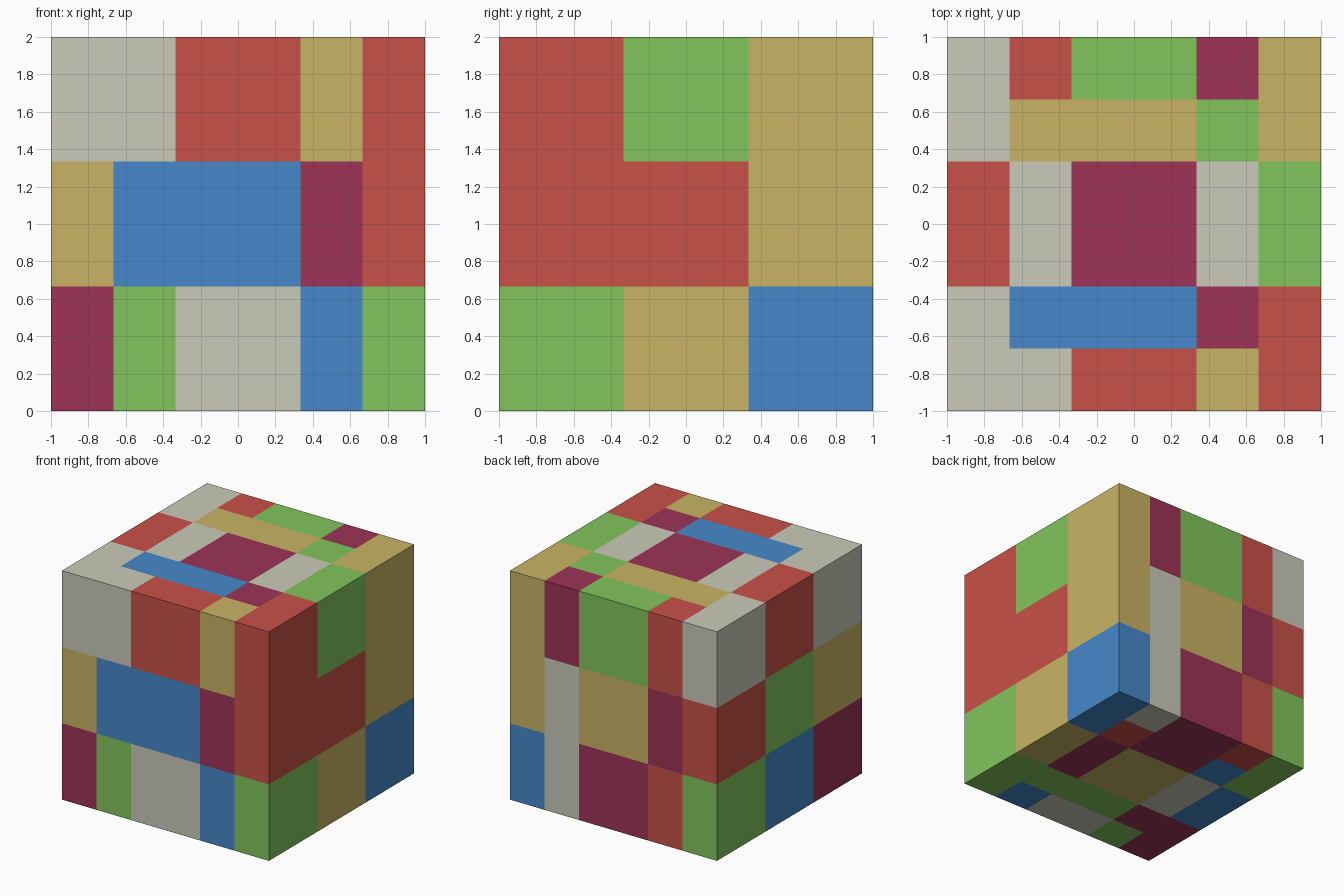
import bpy, bmesh
from mathutils import Vector

if "Cube" in bpy.data.objects:
    bpy.data.objects.remove(bpy.data.objects["Cube"])

# Flat colours (given as sRGB, stored linear)
def linear(c):
    c /= 255
    return c / 12.92 if c <= 0.04045 else ((c + 0.055) / 1.055) ** 2.4

PALETTE = {
    "W": ("pale_grey", (202, 202, 186)),
    "R": ("red", (201, 81, 72)),
    "Y": ("sand_yellow", (201, 180, 100)),
    "G": ("green", (130, 197, 92)),
    "B": ("blue", (70, 137, 203)),
    "M": ("maroon", (157, 52, 87)),
}
KEYS = "WRYGBM"

# Colour maps, top row first; six cells across x or y, three layers in z
FRONT = ["WWRRYR", "YBBBMR", "MGWWBG"]
BACK = ["WRGGMY", "RMYYWY", "GRMMWB"]
RIGHT = ["RRGGYY", "RRRRYY", "GGYYBB"]
LEFT = ["WWRRWW", "YYGGRR", "MMBBGG"]
TOP = ["WRGGMY", "WYYYGY", "RWMMWG", "RWMMWG", "WBBBMR", "WWRRYR"]
BOTTOM = ["GRMMWB", "GBMMRB", "BWYYMY", "BWYYMY", "MMGGGG", "MGWWBG"]

X, Y, Z = Vector((1, 0, 0)), Vector((0, 1, 0)), Vector((0, 0, 1))
# (map, lower-left origin, across, up)
SIDES = [
    (FRONT, Vector((-1, -1, 0)), X, Z),
    (BACK, Vector((-1, 1, 0)), X, Z),
    (RIGHT, Vector((1, -1, 0)), Y, Z),
    (LEFT, Vector((-1, -1, 0)), Y, Z),
    (TOP, Vector((-1, -1, 2)), X, Y),
    (BOTTOM, Vector((-1, -1, 0)), X, Y),
]

# Block cube: tiled sides welded into one closed box
bm = bmesh.new()
for rows, origin, across, up in SIDES:
    w, h = 2 / 6, 2 / len(rows)
    for j, row in enumerate(reversed(rows)):
        for i, key in enumerate(row):
            corners = [(i, j), (i + 1, j), (i + 1, j + 1), (i, j + 1)]
            face = bm.faces.new([bm.verts.new(origin + across * a * w + up * b * h)
                                 for a, b in corners])
            face.material_index = KEYS.index(key)
bmesh.ops.remove_doubles(bm, verts=bm.verts, dist=0.001)
bmesh.ops.recalc_face_normals(bm, faces=bm.faces)

mesh = bpy.data.meshes.new("block_cube")
bm.to_mesh(mesh)
bm.free()
for key in KEYS:
    name, rgb = PALETTE[key]
    mat = bpy.data.materials.new(name)
    mat.diffuse_color = (*[linear(c) for c in rgb], 1)
    mat.use_nodes = True
    mat.node_tree.nodes["Principled BSDF"].inputs["Base Color"].default_value = mat.diffuse_color
    mesh.materials.append(mat)
bpy.context.collection.objects.link(bpy.data.objects.new("block_cube", mesh))
